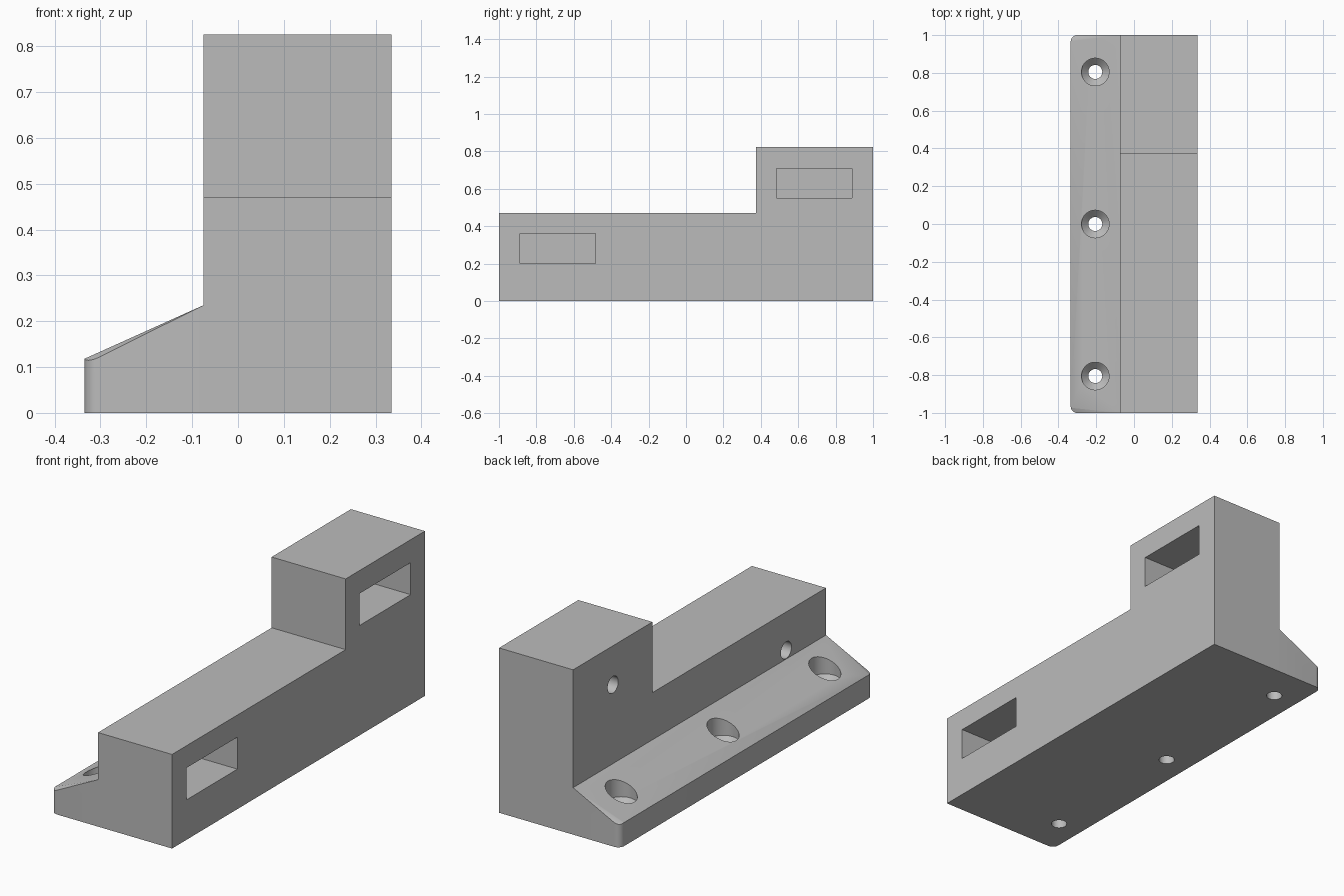
import bpy, bmesh
from math import radians, pi
from mathutils import Vector, Matrix

if "Cube" in bpy.data.objects:
    bpy.data.objects.remove(bpy.data.objects["Cube"])

grey = bpy.data.materials.new("plain grey")
grey.use_nodes = True
colour = (0.5, 0.5, 0.5, 1)
grey.diffuse_color = colour
grey.node_tree.nodes["Principled BSDF"].inputs["Base Color"].default_value = colour

WALL, BACK = -0.075, 0.335   # upright block between these x values


def make_object(name, bm):
    bmesh.ops.recalc_face_normals(bm, faces=bm.faces)
    mesh = bpy.data.meshes.new(name)
    bm.to_mesh(mesh)
    bm.free()
    mesh.materials.append(grey)
    obj = bpy.data.objects.new(name, mesh)
    bpy.context.collection.objects.link(obj)
    return obj


def extrude(points, direction):
    bm = bmesh.new()
    face = bm.faces.new([bm.verts.new(p) for p in points])
    out = bmesh.ops.extrude_face_region(bm, geom=[face])
    verts = [g for g in out["geom"] if isinstance(g, bmesh.types.BMVert)]
    bmesh.ops.translate(bm, verts=verts, vec=direction)
    bmesh.ops.recalc_face_normals(bm, faces=bm.faces)
    return bm


def lathe(profile, place):
    # closed (radius, height) profile spun about z, then placed
    bm = bmesh.new()
    verts = [bm.verts.new((r, 0, z)) for r, z in profile]
    edges = [bm.edges.new(pair) for pair in zip(verts, verts[1:])]
    bmesh.ops.spin(bm, geom=verts + edges, cent=(0, 0, 0), axis=(0, 0, 1),
                   angle=2 * pi, steps=48)
    bmesh.ops.remove_doubles(bm, verts=bm.verts, dist=1e-5)
    bmesh.ops.transform(bm, verts=bm.verts, matrix=place)
    return bm


def combine(target, other, operation):
    mod = target.modifiers.new(operation.lower(), "BOOLEAN")
    mod.operation, mod.object, mod.solver = operation, other, "EXACT"
    bpy.context.view_layer.objects.active = target
    bpy.ops.object.modifier_apply(modifier=mod.name)
    bpy.data.objects.remove(other)


# Stepped upright block
side = [(-1, 0), (1, 0), (1, 0.825), (0.373, 0.825), (0.373, 0.471), (-1, 0.471)]
block = make_object("stepped_block",
                    extrude([(WALL, y, z) for y, z in side], (BACK - WALL, 0, 0)))

# Sloping foot with rounded corners and tapering eased ends
section = [(-0.335, 0), (0, 0), (0, 0.235), (WALL, 0.235), (-0.335, 0.118)]
bm = extrude([(x, -1, z) for x, z in section], (0, 2, 0))
corners = [e for e in bm.edges if all(v.co.x < -0.33 for v in e.verts)
           and abs(e.verts[0].co.y - e.verts[1].co.y) < 0.01]
bmesh.ops.bevel(bm, geom=corners, offset=0.033, segments=8, profile=0.5, affect="EDGES")
for s in (-1, 1):
    top = Vector((WALL, s, 0.235))
    normal = (Vector((-0.31, s, 0.118)) - top).cross(Vector((-0.31, s * 0.975, 0.1293)) - top)
    if normal.z < 0:
        normal.negate()
    cut = bmesh.ops.bisect_plane(bm, geom=bm.verts[:] + bm.edges[:] + bm.faces[:],
                                 plane_co=top, plane_no=normal, clear_outer=True)
    rim = [g for g in cut["geom_cut"] if isinstance(g, bmesh.types.BMEdge)]
    bmesh.ops.holes_fill(bm, edges=[e for e in rim if e.is_boundary])
combine(block, make_object("sloping_foot", bm), "UNION")

# Countersunk screw holes through the foot
for y in (-0.805, 0, 0.805):
    profile = [(0, -0.1), (0.037, -0.1), (0.037, 0.08), (0.073, 0.116),
               (0.073, 0.4), (0, 0.4)]
    hole = lathe(profile, Matrix.Translation((-0.205, y, 0)))
    combine(block, make_object("screw_hole", hole), "DIFFERENCE")

# Rectangular pockets in the back, each with a blind round hole opposite
for y, z in ((-0.685, 0.28), (0.685, 0.63)):
    a, b = y - 0.202, y + 0.202
    pocket = extrude([(BACK - 0.27, a, z - 0.08), (BACK - 0.27, b, z - 0.08),
                      (BACK - 0.27, b, z + 0.08), (BACK - 0.27, a, z + 0.08)], (0.4, 0, 0))
    combine(block, make_object("pocket", pocket), "DIFFERENCE")
    place = Matrix.Translation((WALL, y, z)) @ Matrix.Rotation(radians(90), 4, "Y")
    bore = lathe([(0, -0.05), (0.042, -0.05), (0.042, 0.1), (0, 0.1)], place)
    combine(block, make_object("round_hole", bore), "DIFFERENCE")

# Smooth rounds, sharp corners
block.select_set(True)
bpy.context.view_layer.objects.active = block
bpy.ops.object.shade_smooth_by_angle(angle=radians(25))
